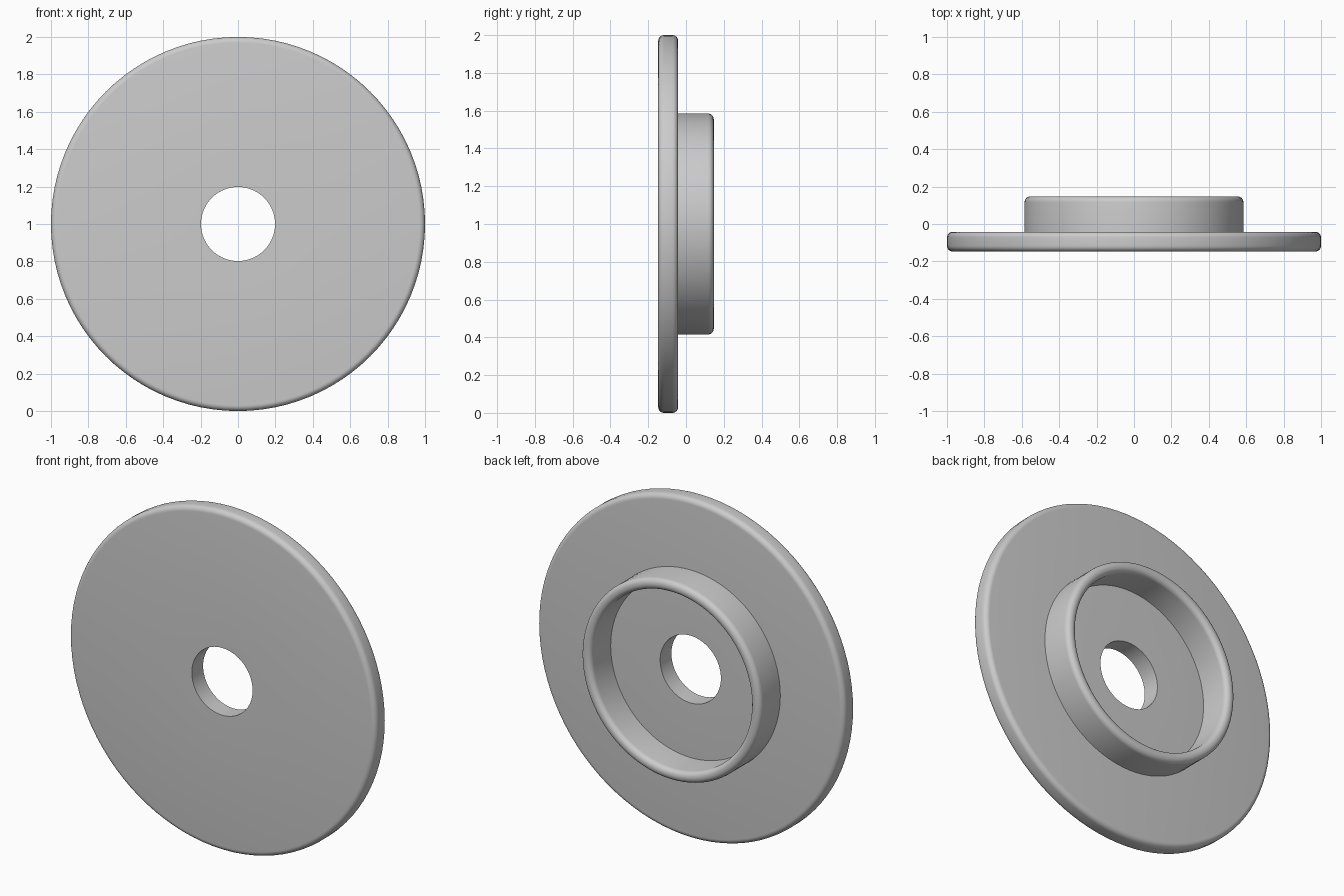
import bpy, bmesh, math
from mathutils import Vector, Matrix

cube = bpy.data.objects.get("Cube")
if cube:
    bpy.data.objects.remove(cube, do_unlink=True)

SEGMENTS = 96
CENTRE = Vector((0, 0, 1))

grey = bpy.data.materials.new("plain grey")
grey.use_nodes = True
colour = (0.6, 0.6, 0.6, 1)
grey.diffuse_color = colour
grey.node_tree.nodes["Principled BSDF"].inputs["Base Color"].default_value = colour


def rounded_profile(corners, steps=6):
    """Closed (radius, y) outline from (radius, y, fillet) corners."""
    points = []
    for i, (r, y, fillet) in enumerate(corners):
        corner = Vector((r, y))
        if not fillet:
            points.append(corner)
            continue
        before = (Vector(corners[i - 1][:2]) - corner).normalized() * fillet
        after = (Vector(corners[(i + 1) % len(corners)][:2]) - corner).normalized() * fillet
        for k in range(steps + 1):
            a = k / steps * math.pi / 2
            points.append(corner + before * (1 - math.sin(a)) + after * (1 - math.cos(a)))
    return points


def turned_part(name, corners):
    """Turn a closed outline around the front-to-back axis."""
    profile = rounded_profile(corners)
    bm = bmesh.new()
    rings = []
    for s in range(SEGMENTS):
        turn = Matrix.Rotation(2 * math.pi * s / SEGMENTS, 3, 'Y')
        rings.append([bm.verts.new(CENTRE + turn @ Vector((p.x, p.y, 0))) for p in profile])
    n = len(profile)
    for s in range(SEGMENTS):
        a, b = rings[s], rings[(s + 1) % SEGMENTS]
        for i in range(n):
            j = (i + 1) % n
            bm.faces.new((a[i], a[j], b[j], b[i]))
    bmesh.ops.recalc_face_normals(bm, faces=bm.faces[:])
    mesh = bpy.data.meshes.new(name)
    bm.to_mesh(mesh)
    bm.free()
    mesh.materials.append(grey)
    obj = bpy.data.objects.new(name, mesh)
    bpy.context.collection.objects.link(obj)
    bpy.ops.object.select_all(action='DESELECT')
    obj.select_set(True)
    bpy.context.view_layer.objects.active = obj
    bpy.ops.object.shade_smooth_by_angle(angle=math.radians(30))
    return obj


# Flat disc with a sharp centre hole and a rounded rim
front, back, end = -0.147, -0.042, 0.147
turned_part("flange_disc", [(0.198, front, 0), (1.0, front, 0.03),
                            (1.0, back, 0.03), (0.198, back, 0)])

# Raised collar on the back, seated slightly into the disc
turned_part("back_collar", [(0.52, back - 0.01, 0), (0.585, back - 0.01, 0),
                            (0.585, end, 0.03), (0.52, end, 0.03)])
